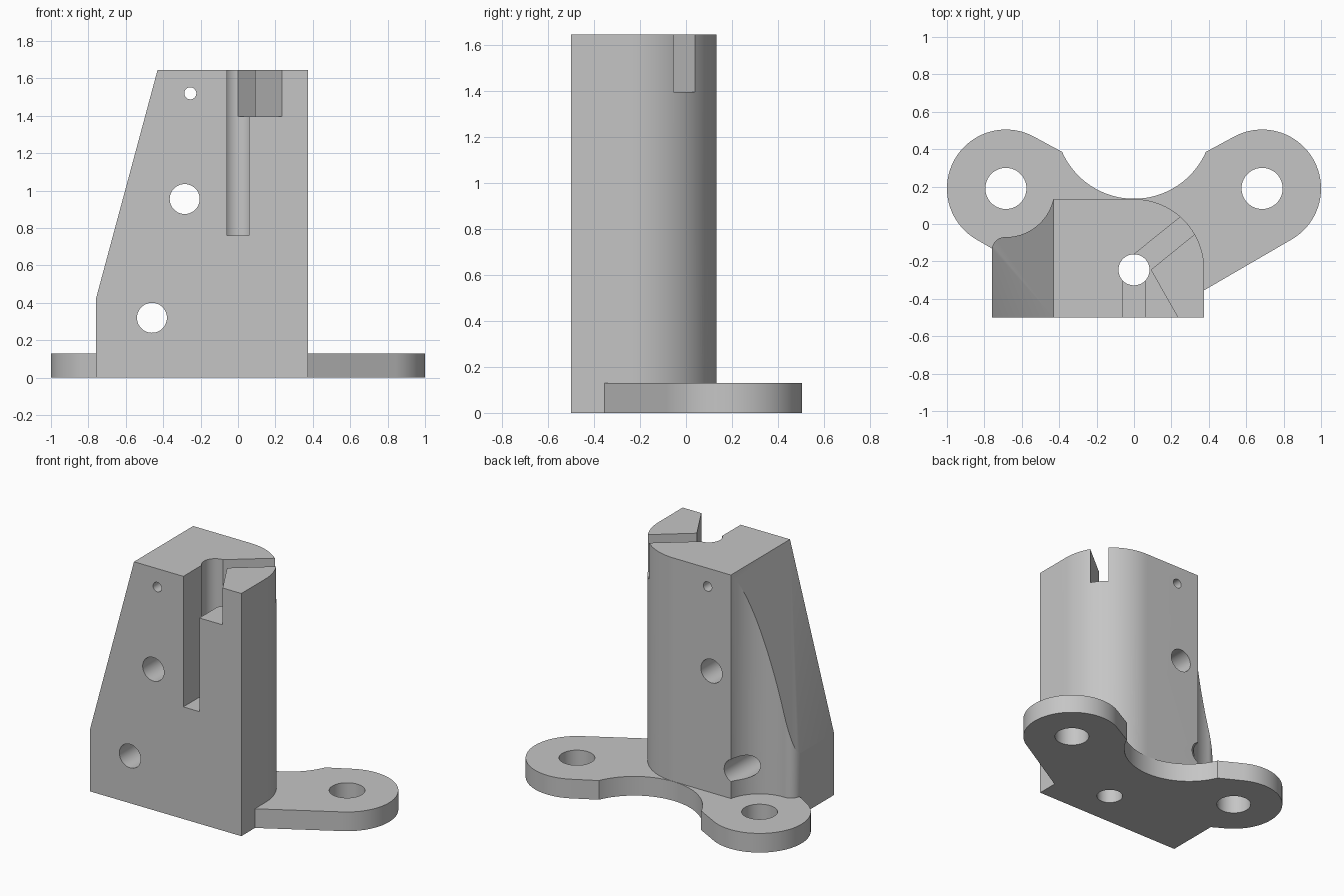
import bpy, bmesh, math
from mathutils import Matrix

cube = bpy.data.objects.get("Cube")
if cube:
    bpy.data.objects.remove(cube, do_unlink=True)

grey = bpy.data.materials.new("plain grey")
grey.use_nodes = True
grey.diffuse_color = (0.56, 0.56, 0.56, 1)
grey.node_tree.nodes["Principled BSDF"].inputs["Base Color"].default_value = (0.56, 0.56, 0.56, 1)

# Maps a profile drawn in x, z so that it extrudes from front to back
SIDEWAYS = Matrix.Rotation(math.pi / 2, 4, 'X')


def arc(cx, cy, r, start, end, steps=32):
    angles = [math.radians(start + (end - start) * i / steps) for i in range(steps + 1)]
    return [(cx + r * math.cos(a), cy + r * math.sin(a)) for a in angles]


def circle(cx, cy, r):
    return arc(cx, cy, r, 0, 360, 64)[:-1]


def prism(name, outline, low, high, matrix=Matrix()):
    bm = bmesh.new()
    face = bm.faces.new([bm.verts.new((x, y, low)) for x, y in outline])
    top = bmesh.ops.extrude_face_region(bm, geom=[face])["geom"]
    bmesh.ops.translate(bm, vec=(0, 0, high - low),
                        verts=[v for v in top if isinstance(v, bmesh.types.BMVert)])
    bm.transform(matrix)
    bmesh.ops.recalc_face_normals(bm, faces=bm.faces)
    mesh = bpy.data.meshes.new(name)
    bm.to_mesh(mesh)
    bm.free()
    mesh.materials.append(grey)
    obj = bpy.data.objects.new(name, mesh)
    bpy.context.collection.objects.link(obj)
    return obj


def combine(target, tool, operation='DIFFERENCE'):
    mod = target.modifiers.new(operation.title(), 'BOOLEAN')
    mod.operation, mod.solver, mod.object = operation, 'EXACT', tool
    bpy.ops.object.select_all(action='DESELECT')
    bpy.context.view_layer.objects.active = target
    target.select_set(True)
    bpy.ops.object.modifier_apply(modifier=mod.name)
    bpy.data.objects.remove(tool, do_unlink=True)


HEIGHT, PLATE = 1.645, 0.13
EAR_X, EAR_Y, EAR_R = 0.685, 0.19, 0.315

# Upright block: rounded right back corner, scooped left back corner
outline = [(-0.76, -0.5), (0.375, -0.5)]
outline += arc(0, -0.242, 0.375, 0, 90)
outline += arc(-EAR_X, EAR_Y, 0.26, -12.5, -90)
outline += arc(-0.69, -0.14, 0.07, 90, 180, 12)
bracket = prism("bracket", outline, 0, HEIGHT)

# Sloping left side
ramp = [(-0.793, 0.2975), (-0.397, 1.7675), (-1.1, 1.7675), (-1.1, 0.2975)]
combine(bracket, prism("ramp_cutter", ramp, -1, 1, SIDEWAYS))

# Base plate with two mounting ears and a scooped back edge
half = [(0.3, -0.398)] + arc(EAR_X, EAR_Y, EAR_R, -60, 120, 48)
back = arc(0, 0.555, 0.42, -23.8, -156.2, 48)
other = [(-x, y) for x, y in reversed(half)]
combine(bracket, prism("base_plate", half + back + other, 0, PLATE), 'UNION')

# Ear holes and vertical bore
for x, y, r in ((-EAR_X, EAR_Y, 0.11), (EAR_X, EAR_Y, 0.11), (0, -0.245, 0.083)):
    combine(bracket, prism("bore_cutter", circle(x, y, r), -1, 3))

# Holes from front to back
for x, z, r in ((-0.255, 1.52, 0.032), (-0.285, 0.955, 0.08),
                (-0.46, 0.32, 0.08), (0.14, 0.32, 0.08)):
    combine(bracket, prism("cross_hole_cutter", circle(x, z, r), -1, 1, SIDEWAYS))

# Front slot into the bore
slot = [(-0.06, -0.7), (0.06, -0.7), (0.06, -0.245), (-0.06, -0.245)]
combine(bracket, prism("front_slot_cutter", slot, 0.76, 2))

# Angled notch across the top, opening to the front and the rounded corner
notch = [(0, -0.162), (0.5, 0.24), (0.59, 0.161), (0.09, -0.245),
         (0.235, -0.5), (0.349, -0.7), (0, -0.7)]
combine(bracket, prism("notch_cutter", notch, 1.395, 2))

bpy.ops.object.shade_smooth_by_angle(angle=math.radians(25))
